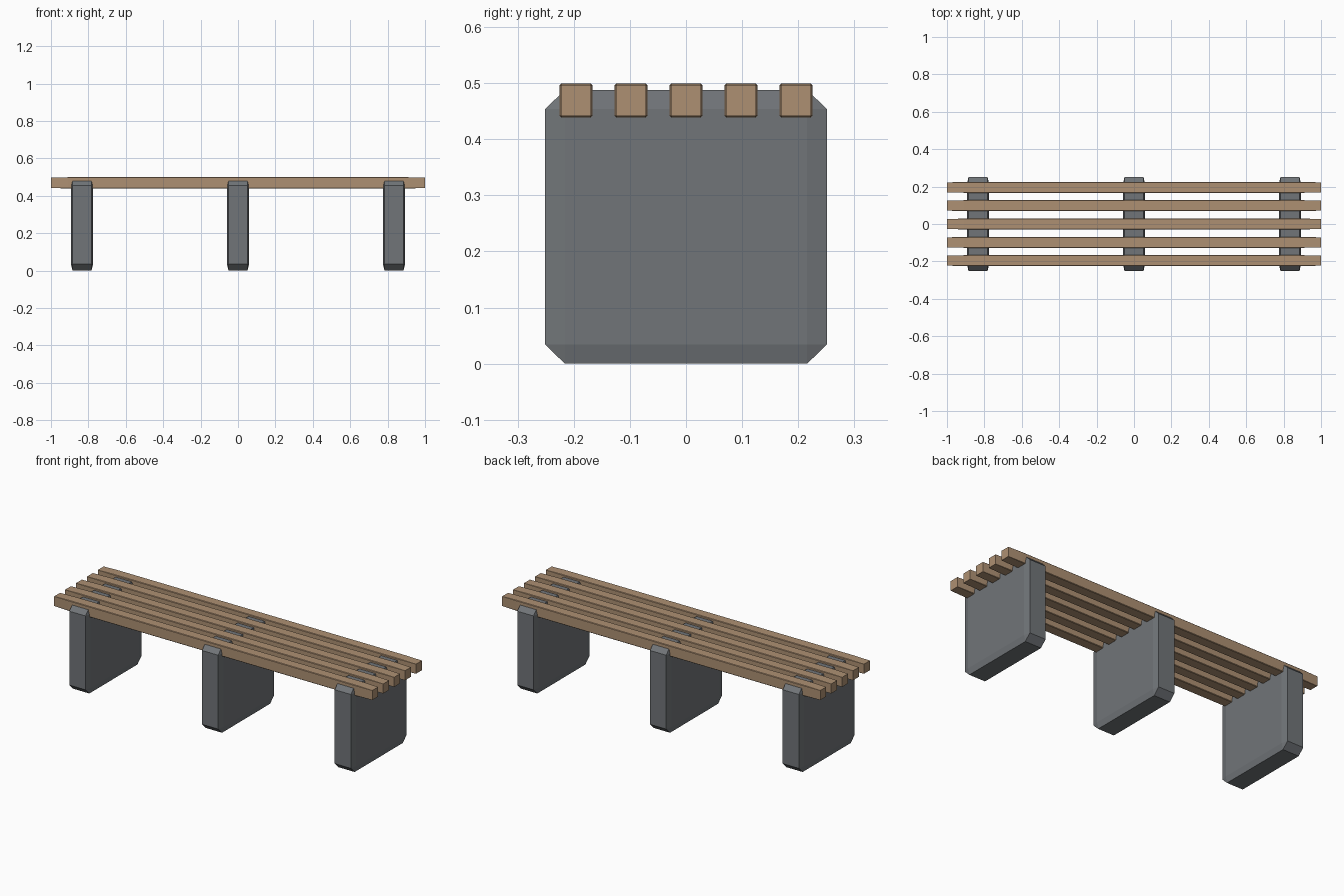
import bpy
import bmesh

old = bpy.data.objects.get("Cube")
if old:
    bpy.data.objects.remove(old, do_unlink=True)


def make_material(name, rgb):
    mat = bpy.data.materials.new(name)
    mat.use_nodes = True
    color = (*rgb, 1.0)
    mat.diffuse_color = color
    mat.node_tree.nodes["Principled BSDF"].inputs["Base Color"].default_value = color
    return mat


def chamfered_block(name, center, size, ratio, mat):
    """Unit cube chamfered on every edge, then stretched to size."""
    bm = bmesh.new()
    bmesh.ops.create_cube(bm, size=1)
    bmesh.ops.bevel(bm, geom=bm.edges[:], offset=ratio, segments=1,
                    profile=0.5, affect='EDGES')
    bmesh.ops.scale(bm, vec=size, verts=bm.verts)
    bmesh.ops.recalc_face_normals(bm, faces=bm.faces)
    mesh = bpy.data.meshes.new(name)
    bm.to_mesh(mesh)
    bm.free()
    mesh.materials.append(mat)
    obj = bpy.data.objects.new(name, mesh)
    obj.location = center
    bpy.context.collection.objects.link(obj)
    return obj


wood = make_material("wood", (0.42, 0.28, 0.17))
stone = make_material("grey_stone", (0.165, 0.178, 0.19))

# Seat slats running the full length
for i in range(5):
    chamfered_block(f"seat_slat_{i + 1}", (0, (i - 2) * 0.098, 0.469),
                    (2.0, 0.058, 0.06), 0.045, wood)

# Three slab supports
for side, x in (("right", -0.834), ("middle", 0), ("left", 0.834)):
    chamfered_block(f"{side}_support", (x, 0, 0.244),
                    (0.118, 0.502, 0.488), 0.07, stone)
